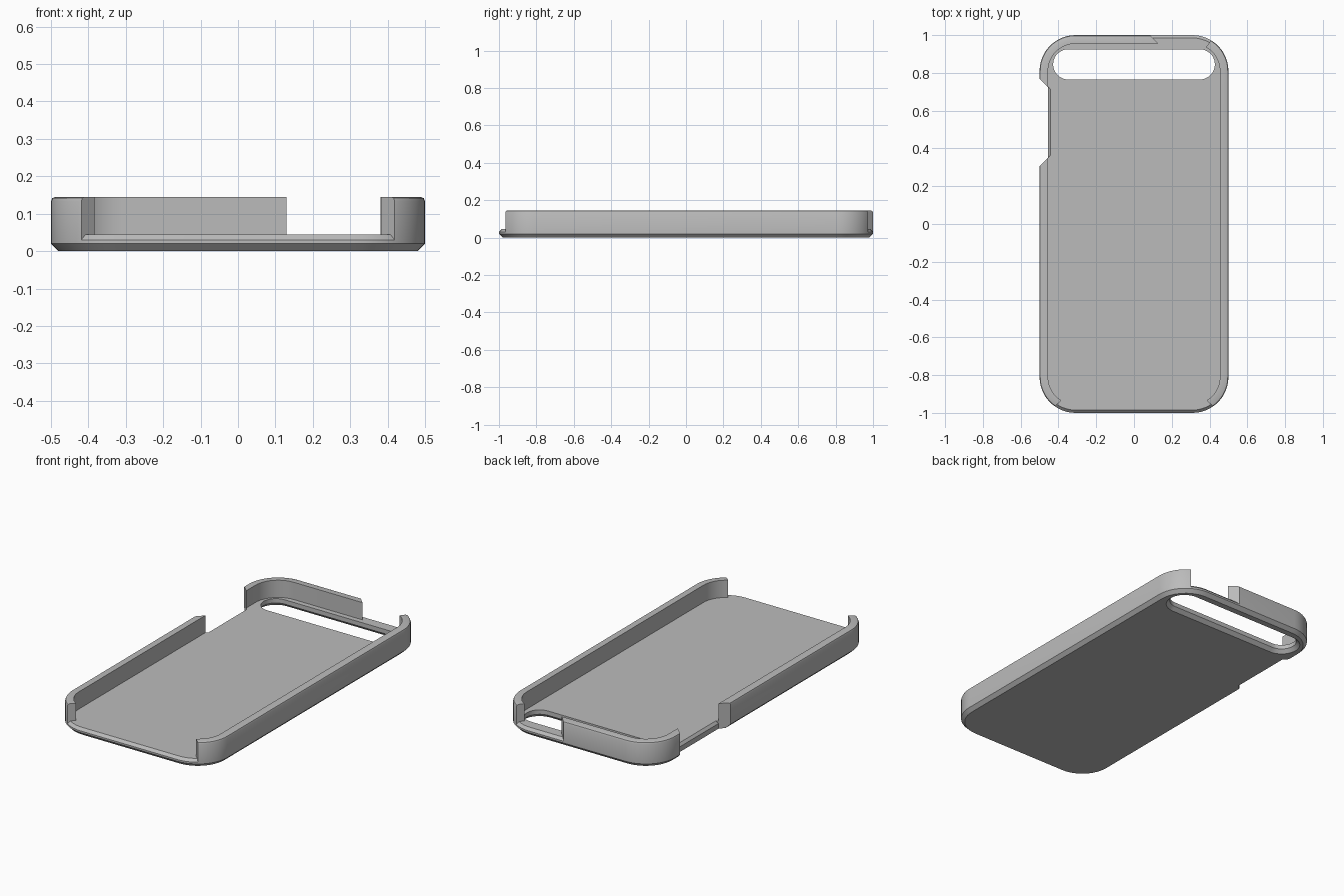
import bpy, bmesh, math

if "Cube" in bpy.data.objects:
    bpy.data.objects.remove(bpy.data.objects["Cube"])

grey = bpy.data.materials.new("matte_grey")
grey.diffuse_color = (0.5, 0.5, 0.5, 1)
grey.use_nodes = True
grey.node_tree.nodes["Principled BSDF"].inputs["Base Color"].default_value = grey.diffuse_color


def rounded_rect(hx, hy, r, cy=0.0, n=12):
    """Outline of a rounded rectangle, counter-clockwise."""
    pts = []
    for q, (sx, sy) in enumerate([(1, 1), (-1, 1), (-1, -1), (1, -1)]):
        for i in range(n + 1):
            a = (q + i / n) * math.pi / 2
            pts.append((sx * (hx - r) + r * math.cos(a),
                        cy + sy * (hy - r) + r * math.sin(a)))
    return pts


def loft(name, rings, closed=False):
    """Skin a stack of (outline, z) rings; cap the ends, or join last to first."""
    bm = bmesh.new()
    loops = [[bm.verts.new((x, y, z)) for x, y in pts] for pts, z in rings]
    pairs = list(zip(loops, loops[1:]))
    if closed:
        pairs.append((loops[-1], loops[0]))
    else:
        bm.faces.new(loops[0])
        bm.faces.new(loops[-1])
    for a, b in pairs:
        for i in range(len(a)):
            j = (i + 1) % len(a)
            bm.faces.new((a[i], a[j], b[j], b[i]))
    bmesh.ops.recalc_face_normals(bm, faces=bm.faces[:])
    mesh = bpy.data.meshes.new(name)
    bm.to_mesh(mesh)
    bm.free()
    mesh.materials.append(grey)
    ob = bpy.data.objects.new(name, mesh)
    bpy.context.collection.objects.link(ob)
    return ob


def case_ring(inset, z):
    return rounded_rect(0.5 - inset, 1 - inset, 0.19 - inset), z


def cut(ob, *cutters):
    for c in cutters:
        m = ob.modifiers.new("cut_" + c.name, 'BOOLEAN')
        m.operation, m.solver, m.object = 'DIFFERENCE', 'EXACT', c
    bpy.ops.object.select_all(action='DESELECT')
    bpy.context.view_layer.objects.active = ob
    ob.select_set(True)
    for m in list(ob.modifiers):
        bpy.ops.object.modifier_apply(modifier=m.name)
    bpy.ops.object.shade_smooth_by_angle(angle=math.radians(30))


# Back plate with chamfered lower and upper edges
plate = loft("back_plate", [case_ring(0.02, 0), case_ring(0, 0.02),
                            case_ring(0, 0.03), case_ring(0.015, 0.045)])

# Rim wall standing on the plate, outer top edge rounded
wall = loft("rim_wall", [case_ring(0, 0.03), case_ring(0, 0.133),
                         case_ring(0.0035, 0.1415), case_ring(0.012, 0.145),
                         case_ring(0.045, 0.145), case_ring(0.045, 0.045),
                         case_ring(0.015, 0.045)], closed=True)


# Side button notch, stepping in slightly over the plate edge
def side_outline(x):
    d = x + 0.5
    return [(-0.6, 0.87), (x, 0.77 - d), (x, 0.305 + d), (-0.6, 0.205)]


side = loft("side_notch_cutter", [(side_outline(-0.455), -0.1), (side_outline(-0.455), 0.03),
                                  (side_outline(-0.443), 0.045), (side_outline(-0.443), 0.3)])

# Front opening and back opening in the wall, with slanted ends
front_pts = [(-0.48, -1.02), (0.48, -1.02), (0.34, -0.895), (-0.34, -0.895)]
back_pts = [(0.065, 1.02), (0.165, 0.92), (0.365, 0.915), (0.44, 1.015)]
front = loft("front_opening_cutter", [(front_pts, 0.01), (front_pts, 0.3)])
back = loft("back_opening_cutter", [(back_pts, 0.01), (back_pts, 0.3)])


# Camera slot, flared toward the underside
def slot(grow, z):
    return rounded_rect(0.428 + grow, 0.08 + grow, 0.0799 + grow, 0.845), z


camera = loft("camera_slot_cutter", [slot(0.03, -0.01), slot(0.02, 0),
                                     slot(0, 0.02), slot(0, 0.2)])

cut(plate, side, camera)
cut(wall, side, front, back)
for c in (side, front, back, camera):
    bpy.data.objects.remove(c)
